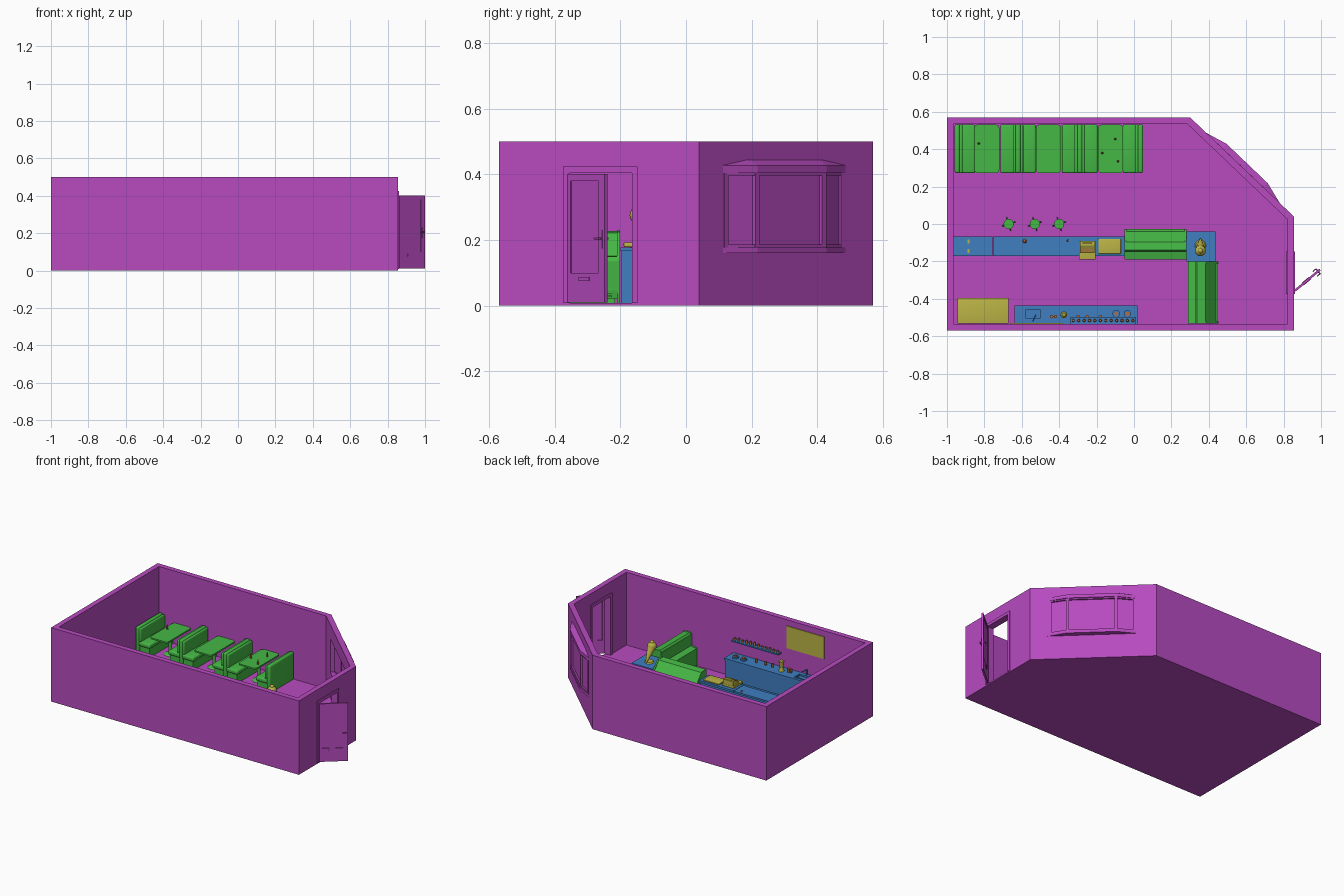
import bpy, bmesh, math, random
from mathutils import Vector, Matrix

if "Cube" in bpy.data.objects:
    bpy.data.objects.remove(bpy.data.objects["Cube"])

random.seed(4)
COL = {"purple": (.48, .07, .53, 1), "green": (.06, .48, .06, 1), "blue": (.05, .21, .53, 1),
       "yellow": (.5, .46, .06, 1), "orange": (.45, .15, .05, 1)}
MATS = {}
for k, c in COL.items():
    MATS[k] = bpy.data.materials.new(k)
    MATS[k].diffuse_color = c


def finish(name, bm, col, M=None, smooth=False):
    if M:
        bm.transform(M)
    bmesh.ops.recalc_face_normals(bm, faces=bm.faces)
    me = bpy.data.meshes.new(name)
    bm.to_mesh(me)
    bm.free()
    ob = bpy.data.objects.new(name, me)
    bpy.context.collection.objects.link(ob)
    me.materials.append(MATS[col])
    if smooth:
        bpy.context.view_layer.objects.active = ob
        ob.select_set(True)
        bpy.ops.object.shade_smooth_by_angle(angle=math.radians(40))
        ob.select_set(False)
    return ob


def box(name, x, y, z, col, r=0, axis=None, M=None):
    bm = bmesh.new()
    bmesh.ops.create_cube(bm, size=1)
    for v in bm.verts:
        v.co = [(a[0] + a[1]) / 2 + c * (a[1] - a[0]) for a, c in zip((x, y, z), v.co)]
    if r:
        es = [e for e in bm.edges if axis is None or
              abs((e.verts[0].co - e.verts[1].co).normalized()[axis]) > .9]
        bmesh.ops.bevel(bm, geom=es, offset=r, segments=3, affect='EDGES', profile=.5)
    return finish(name, bm, col, M, r > 0)


def prism(name, pts, lo, hi, col, M=None, top=None):
    """Extrude a plan outline from lo to hi; top gives another outline for the upper end."""
    bm = bmesh.new()
    a = [bm.verts.new((p[0], p[1], lo)) for p in pts]
    b = [bm.verts.new((p[0], p[1], hi)) for p in (top or pts)]
    bm.faces.new(a)
    bm.faces.new(b)
    for i in range(len(a)):
        j = (i + 1) % len(a)
        bm.faces.new((a[i], a[j], b[j], b[i]))
    return finish(name, bm, col, M)


def rod(name, p, q, r1, col, r2=None, n=16):
    p, q = Vector(p), Vector(q)
    bm = bmesh.new()
    bmesh.ops.create_cone(bm, cap_ends=True, segments=n, radius1=r1,
                          radius2=r1 if r2 is None else r2, depth=(q - p).length)
    M = Matrix.Translation((p + q) / 2) @ (q - p).to_track_quat('Z', 'Y').to_matrix().to_4x4()
    return finish(name, bm, col, M, True)


def ball(name, p, r, col):
    bm = bmesh.new()
    bmesh.ops.create_uvsphere(bm, u_segments=16, v_segments=10, radius=r)
    return finish(name, bm, col, Matrix.Translation(p), True)


def cut(ob, cutter):
    m = ob.modifiers.new("opening", 'BOOLEAN')
    m.operation, m.solver, m.object = 'DIFFERENCE', 'EXACT', cutter
    bpy.context.view_layer.objects.active = ob
    bpy.ops.object.modifier_apply(modifier=m.name)
    bpy.data.objects.remove(cutter)


# Building shell: solid outline with the room and openings cut out
outer = [(-1, -.57), (.855, -.57), (.855, .04), (.30, .57), (-1, .57)]
inner = [(-.965, -.535), (.82, -.535), (.82, .025), (.285, .535), (-.965, .535)]
walls = prism("walls_and_floor", outer, 0, .5, "purple")
cut(walls, prism("room_cutter", inner, .008, .6, "purple"))
cut(walls, box("door_cutter", (.8, .9), (-.355, -.165), (.008, .405), "purple"))
d = Vector((.555, -.53, 0)).normalized()
n = Vector((.53, .555, 0)).normalized()
W = Matrix.Translation((.583, .30, 0)) @ Matrix((d, n, (0, 0, 1))).transposed().to_4x4()
cut(walls, box("window_cutter", (-.25, .25), (-.1, .1), (.178, .405), "purple", M=W))

# Bow window
bow = [(-.262, 0), (-.15, .026), (.15, .026), (.262, 0)]
back = [(.262, -.035), (-.262, -.035)]
grow = [(-.27, 0), (-.153, .032), (.153, .032), (.27, 0)]
prism("window_sill", grow + back, .160, .178, "purple", W)
prism("window_head", grow + back, .405, .428, "purple", W)
prism("window_roof", grow, .428, .444, "purple", W,
      [(-.17, 0), (-.15, .004), (.15, .004), (.17, 0)])
for i, (t, h) in enumerate(bow):
    t *= .98
    box(f"window_post_{i}", (t - .009, t + .009), (h - .016, h + .002), (.178, .405), "purple", M=W)
for i in range(3):
    a, b = Vector(bow[i]), Vector(bow[i + 1])
    o = Vector((0, -.01))
    prism(f"window_pane_{i}", [a + o, b + o, b + o * 1.3, a + o * 1.3], .178, .405, "purple", W)
    for z in (.178, .397):
        prism(f"window_rail_{i}", [a, b, b + o * 1.6, a + o * 1.6], z, z + .008, "purple", W)

# Door frame, both sides of the wall
for x in ((.855, .861), (.814, .82)):
    for y in ((-.375, -.355), (-.165, -.148)):
        box("door_frame_side", x, y, (.008, .405), "purple")
    box("door_frame_top", x, (-.375, -.148), (.405, .425), "purple")

# Open door leaf, in local x from the hinge
D = Matrix.Translation((.86, -.357, 0)) @ Matrix.Rotation(math.radians(40), 4, 'Z')
for x, z in (((0, .014), (.01, .402)), ((.148, .176), (.01, .402)),
             ((.014, .148), (.01, .10)), ((.014, .148), (.38, .402))):
    box("door_rail", x, (-.006, .006), z, "purple", M=D)
box("door_panel", (.014, .148), (-.002, .002), (.10, .38), "purple", M=D)
for s in (-1, 1):
    box("door_handle_plate", (.157, .167), sorted((s * .006, s * .008)), (.175, .23), "purple", M=D)
    rod("door_handle_stem", D @ Vector((.162, s * .006, .205)), D @ Vector((.162, s * .018, .205)), .003, "purple")
    rod("door_handle_grip", D @ Vector((.165, s * .017, .205)), D @ Vector((.14, s * .017, .205)), .003, "purple")
box("door_letter_slot", (.055, .105), (-.009, .009), (.075, .088), "purple", M=D)

# Booth seating: backs at these x positions, seats on the open sides
Y = (.272, .532)
for x0, sides in ((-.945, (1,)), (-.62, (-1, 1)), (-.29, (-1, 1)), (.035, (-1,))):
    box("booth_back", (x0 - .014, x0 + .014), Y, (.008, .197), "green", .011)
    for s in sides:
        xs = lambda a, b: sorted((x0 + s * a, x0 + s * b))
        box("booth_base", xs(.01, .085), (.282, .532), (.008, .07), "green")
        box("booth_seat", xs(.01, .095), Y, (.07, .1), "green", .009)
        box("booth_back_cushion", xs(.01, .028), Y, (.1, .19), "green", .007)
for x0 in (-.787, -.457, -.125):
    box("booth_table_top", (x0 - .067, x0 + .067), Y, (.142, .152), "green", .02, 2)
    rod("table_post", (x0, .4, .008), (x0, .4, .142), .011, "green")
    rod("table_foot", (x0, .4, .008), (x0, .4, .016), .04, "green", .03)
for x, y in ((-.83, .43), (-.1, .455), (-.085, .335), (-.17, .38)):
    rod("condiment_bottle", (x, y, .152), (x, y, .176), .006, "orange", .004)
    ball("bottle_cap", (x, y, .179), .004, "orange")

# Round stools
for x in (-.67, -.53, -.4):
    rod("stool_seat", (x, 0, .108), (x, 0, .122), .027, "green", n=24)
    for k in range(4):
        c, s = math.cos(k * math.pi / 2 + .3), math.sin(k * math.pi / 2 + .3)
        rod("stool_leg", (x + c * .016, s * .016, .11), (x + c * .035, s * .035, .008), .003, "green", n=8)

# Serving counter with lift-up flap
box("counter_body", (-.755, -.05), (-.16, -.085), (.008, .165), "blue")
box("counter_top", (-.755, -.31), (-.17, -.068), (.165, .177), "blue")
box("till_counter_top", (-.309, -.05), (-.17, -.068), (.165, .179), "blue")
box("counter_wall_end", (-.965, -.886), (-.17, -.068), (.165, .177), "blue")
box("counter_wall_body", (-.965, -.89), (-.16, -.085), (.008, .165), "blue")
box("counter_flap", (-.884, -.757), (-.17, -.068), (.165, .177), "blue")
for y in (-.145, -.093):
    box("flap_hinge", (-.891, -.879), (y - .01, y + .01), (.177, .179), "yellow")
for x, y, r in ((-.585, -.092, .011), (-.355, -.088, .006)):
    rod("service_bell", (x, y, .177), (x, y, .183), r, "orange", r * .7)
    ball("bell_top", (x, y, .184), r * .6, "orange")

# Cash register and tray
box("register_drawer", (-.295, -.205), (-.19, -.09), (.179, .193), "yellow", .003)
Rx = Matrix(((0, 0, 1, 0), (1, 0, 0, 0), (0, 1, 0, 0), (0, 0, 0, 1)))
prism("register_body", [(-.155, .193), (-.09, .193), (-.09, .225), (-.115, .225), (-.155, .203)],
      -.288, -.212, "yellow", Rx)
box("register_screen", (-.275, -.225), (-.106, -.098), (.225, .238), "yellow")
for i in range(4):
    box("register_key_row", (-.282 + i * .018, -.27 + i * .018), (-.148, -.125), (.203, .214), "orange")
box("pastry_tray", (-.19, -.07), (-.16, -.08), (.179, .188), "yellow", .003)

# Sloped display cases, profile in depth and height
prof = [(0, .02), (.15, .02), (.155, .045), (.16, .135), (.152, .15), (.095, .222), (.05, .227),
        (.04, .215), (.04, .14), (0, .13)]
for nm, M in (("long", Matrix.Translation((.115, -.19, 0))),
              ("side", Matrix.Translation((.288, -.366, 0)) @ Matrix.Rotation(-math.pi / 2, 4, 'Z'))):
    M = M @ Rx
    prism(f"{nm}_display_case", prof, -.155, .155, "green", M)
    for s in (-.165, .155):
        prism(f"{nm}_case_end", [(a + (.003 if a > .05 else 0), b + (.002 if b > .1 else -.012))
                                 for a, b in prof], s, s + .01, "green", M)
    prism(f"{nm}_case_plinth", [(.01, .008), (.14, .008), (.14, .02), (.01, .02)], -.15, .15, "green", M)
    for i in range(3):
        z = .026 + i * .011
        prism(f"{nm}_case_vent", [(.14, z), (.158, z), (.158, z + .005), (.14, z + .005)], -.14, .14, "green", M)
    for z in (.132, .148):
        prism(f"{nm}_case_trim", [(.14, z), (.162, z), (.162, z + .004), (.14, z + .004)], -.155, .155, "green", M)

# Corner counter with ice cream cone on a stand
box("corner_counter", (.285, .43), (-.196, -.045), (.008, .166), "blue")
box("corner_counter_top", (.28, .436), (-.2, -.04), (.166, .178), "blue")
rod("cone_stand", (.355, -.115, .178), (.355, -.115, .186), .03, "yellow", .024)
rod("wafer_cone", (.355, -.08, .186), (.355, -.135, .265), .004, "yellow", .026)
ball("ice_cream_scoop", (.355, -.143, .276), .029, "yellow")
ball("ice_cream_top", (.355, -.143, .3), .014, "yellow")

# Kitchen counter along the front wall, sink and hob
box("kitchen_plinth", (-.63, .01), (-.535, -.45), (.008, .03), "blue")
box("kitchen_body", (-.635, .015), (-.535, -.44), (.03, .16), "blue")
top = box("kitchen_top", (-.64, .02), (-.535, -.435), (.16, .172), "blue")
cut(top, box("sink_cutter", (-.58, -.5), (-.503, -.46), (.165, .2), "blue"))
for x in ((-.588, -.58), (-.5, -.492)):
    box("sink_rim_side", x, (-.511, -.452), (.172, .176), "blue")
for y in ((-.511, -.503), (-.46, -.452)):
    box("sink_rim_edge", (-.588, -.492), y, (.172, .176), "blue")
rod("tap_stem", (-.54, -.518, .172), (-.54, -.518, .212), .004, "blue")
rod("tap_spout", (-.54, -.518, .21), (-.525, -.485, .205), .0035, "blue")
box("drain_board", (-.59, -.49), (-.53, -.513), (.172, .175), "blue")
for x in (-.095, -.035):
    rod("mixer_base", (x, -.48, .172), (x, -.48, .182), .02, "blue", n=24)
    rod("mixer_cup", (x, -.48, .182), (x, -.48, .19), .011, "orange")
rod("blender_base", (-.375, -.485, .172), (-.375, -.485, .197), .018, "yellow", .014)
rod("blender_jug", (-.375, -.485, .197), (-.375, -.485, .24), .012, "yellow", .018)
rod("blender_lid", (-.375, -.485, .24), (-.375, -.485, .247), .015, "yellow", .008)
for x in (-.44, -.42, -.3, -.25, -.18):
    rod("kitchen_cup", (x, -.495, .172), (x, -.495, .198), .006, "orange", .009)

# Wall shelf with bottles, menu board and chest freezer
box("wall_shelf", (-.34, .012), (-.535, -.498), (.262, .27), "blue")
for i in range(12):
    x, h = -.325 + i * .029, random.uniform(.012, .024)
    rod("shelf_bottle", (x, -.516, .27), (x, -.516, .27 + h), .008, "orange", .006, 12)
box("menu_board", (-.66, -.38), (-.535, -.53), (.31, .46), "yellow")
box("freezer_body", (-.94, -.675), (-.53, -.4), (.008, .155), "yellow")
box("freezer_lid", (-.945, -.67), (-.532, -.395), (.155, .17), "yellow", .003)

for m in bpy.data.materials:
    if m.users and not m.is_grease_pencil:
        m.use_nodes = True
        m.node_tree.nodes["Principled BSDF"].inputs["Base Color"].default_value = m.diffuse_color
